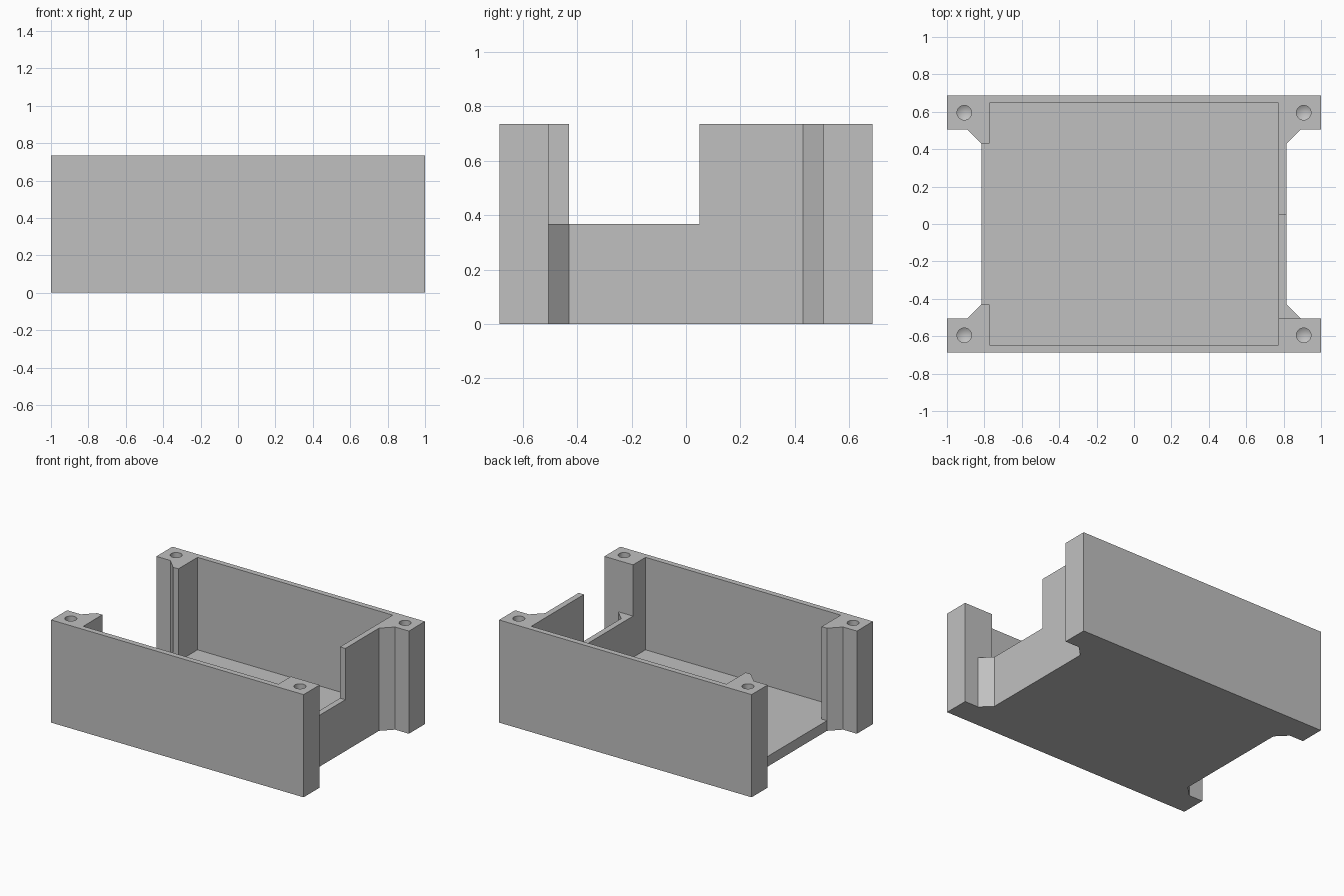
import bpy, bmesh, math

if "Cube" in bpy.data.objects:
    bpy.data.objects.remove(bpy.data.objects["Cube"], do_unlink=True)

WIDTH, DEPTH, HEIGHT = 1.0, 0.686, 0.735    # half width, half depth, height
FLOOR, SILL = 0.073, 0.368
INNER_X, OUTER_X, INNER_Y = 0.773, 0.815, 0.646
POST_Y, CHAMFER_X, CHAMFER_Y = 0.505, 0.89, 0.43

grey = bpy.data.materials.new("plain grey")
grey.use_nodes = True
colour = (0.53, 0.53, 0.53, 1)
grey.diffuse_color = colour
grey.node_tree.nodes["Principled BSDF"].inputs["Base Color"].default_value = colour


def new_object(name, bm):
    bmesh.ops.recalc_face_normals(bm, faces=bm.faces)
    mesh = bpy.data.meshes.new(name)
    bm.to_mesh(mesh)
    bm.free()
    mesh.materials.append(grey)
    obj = bpy.data.objects.new(name, mesh)
    bpy.context.collection.objects.link(obj)
    return obj


def prism(name, outline, bottom, top):
    bm = bmesh.new()
    face = bm.faces.new([bm.verts.new((x, y, bottom)) for x, y in outline])
    side = bmesh.ops.extrude_face_region(bm, geom=[face])["geom"]
    moved = [v for v in side if isinstance(v, bmesh.types.BMVert)]
    bmesh.ops.translate(bm, verts=moved, vec=(0, 0, top - bottom))
    return new_object(name, bm)


def lathe(name, profile, x, y, steps=32):
    # Revolve (radius, height) pairs into a closed solid with pointed ends
    bm = bmesh.new()
    verts = [bm.verts.new((r, 0, z)) for r, z in profile]
    edges = [bm.edges.new(pair) for pair in zip(verts, verts[1:])]
    bmesh.ops.spin(bm, geom=verts + edges, cent=(0, 0, 0), axis=(0, 0, 1),
                   angle=math.tau, steps=steps)
    bmesh.ops.remove_doubles(bm, verts=bm.verts, dist=0.0005)
    bmesh.ops.translate(bm, verts=bm.verts, vec=(x, y, 0))
    return new_object(name, bm)


def cut(target, cutter):
    cutter.hide_render = True
    mod = target.modifiers.new(cutter.name, "BOOLEAN")
    mod.operation, mod.solver, mod.object = "DIFFERENCE", "EXACT", cutter
    bpy.context.view_layer.objects.active = target
    bpy.ops.object.modifier_apply(modifier=mod.name)
    bpy.data.objects.remove(cutter, do_unlink=True)


# Solid body: one corner outline mirrored to all four corners
corner = [(OUTER_X, CHAMFER_Y), (CHAMFER_X, POST_Y), (WIDTH, POST_Y), (WIDTH, DEPTH)]
outline = []
for sx, sy in ((1, 1), (-1, 1), (-1, -1), (1, -1)):
    points = corner if sx * sy > 0 else corner[::-1]
    outline += [(sx * x, sy * y) for x, y in points]
body = prism("enclosure_body", outline, 0, HEIGHT)

# Inner pocket, running out through the open side
pocket = [(INNER_X, -INNER_Y), (INNER_X, INNER_Y), (-INNER_X, INNER_Y),
          (-INNER_X, CHAMFER_Y), (-WIDTH, CHAMFER_Y), (-WIDTH, -CHAMFER_Y),
          (-INNER_X, -CHAMFER_Y), (-INNER_X, -INNER_Y)]
cut(body, prism("pocket_cutter", pocket, FLOOR, 1))

# Low sill in the opposite side wall
notch = [(0.7, -POST_Y), (1.1, -POST_Y), (1.1, 0.05), (0.7, 0.05)]
cut(body, prism("sill_cutter", notch, SILL, 1))

# Drilled screw holes with conical bottoms
drill = [(0, 0.42), (0.039, 0.445), (0.039, 0.8), (0, 0.8)]
for sx in (-1, 1):
    for sy in (-1, 1):
        cut(body, lathe("screw_hole_cutter", drill, sx * 0.907, sy * 0.595))

# Smooth hole walls, crisp edges elsewhere
bpy.ops.object.select_all(action="DESELECT")
body.select_set(True)
bpy.context.view_layer.objects.active = body
bpy.ops.object.shade_smooth_by_angle(angle=math.radians(25))
